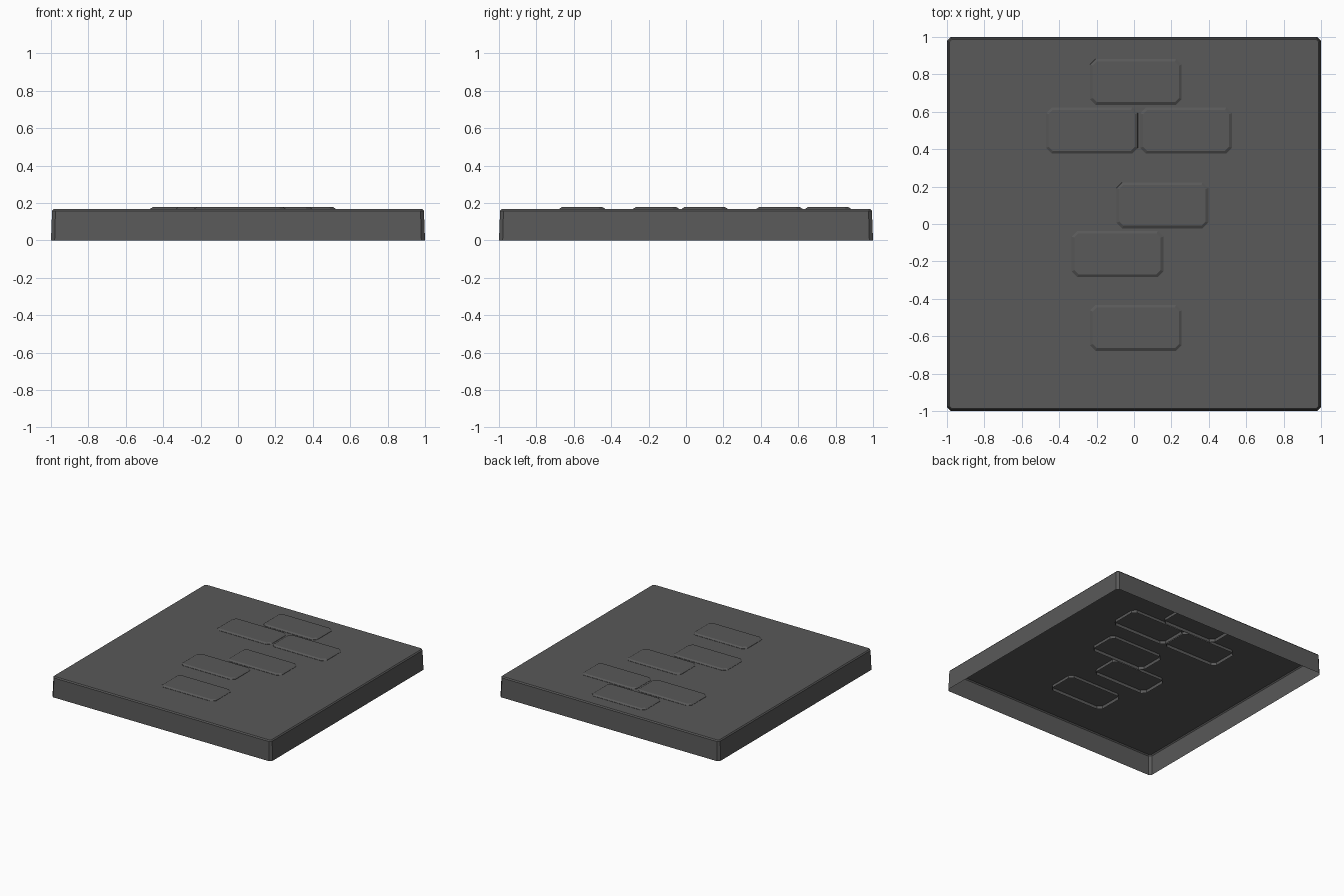
import bpy
import bmesh

cube = bpy.data.objects.get("Cube")
if cube:
    bpy.data.objects.remove(cube, do_unlink=True)

# Single dark stone colour
stone = bpy.data.materials.new("dark_grey_stone")
stone.use_nodes = True
colour = (0.1, 0.1, 0.1, 1)
stone.diffuse_color = colour
stone.node_tree.nodes["Principled BSDF"].inputs["Base Color"].default_value = colour


def outline(hx, hy, cut):
    """Rectangle with its corners cut off, counter-clockwise."""
    return [(hx - cut, -hy), (hx, -hy + cut), (hx, hy - cut), (hx - cut, hy),
            (-hx + cut, hy), (-hx, hy - cut), (-hx, -hy + cut), (-hx + cut, -hy)]


def open_shell(name, centre, hx, hy, levels):
    """Open-bottomed tray lid; levels hold (inset, corner cut, z) upwards."""
    bm = bmesh.new()
    rings = []
    for inset, cut, z in levels:
        points = outline(hx - inset, hy - inset, cut)
        rings.append([bm.verts.new((x, y, z)) for x, y in points])
    for low, high in zip(rings, rings[1:]):
        for i in range(len(low)):
            j = (i + 1) % len(low)
            bm.faces.new((low[i], low[j], high[j], high[i]))
    bm.faces.new(rings[-1])
    mesh = bpy.data.meshes.new(name)
    bm.to_mesh(mesh)
    bm.free()
    mesh.materials.append(stone)
    obj = bpy.data.objects.new(name, mesh)
    obj.location = (*centre, 0)
    bpy.context.collection.objects.link(obj)
    return obj


# Floor slab: hollow underneath, slightly tapered, bevelled rim
open_shell("floor_slab", (0, 0), 1, 1,
           [(0, 0.02, 0), (0.006, 0.018, 0.158), (0.014, 0.012, 0.167)])

# Raised paving bricks, sunk through the slab
brick_centres = [(0.01, 0.76), (-0.225, 0.5), (0.278, 0.5),
                 (0.152, 0.1), (-0.088, -0.16), (0.01, -0.555)]
for number, centre in enumerate(brick_centres, 1):
    open_shell(f"paving_brick_{number}", centre, 0.247, 0.125,
               [(0, 0.03, 0.142), (0.002, 0.03, 0.169), (0.016, 0.022, 0.178)])
